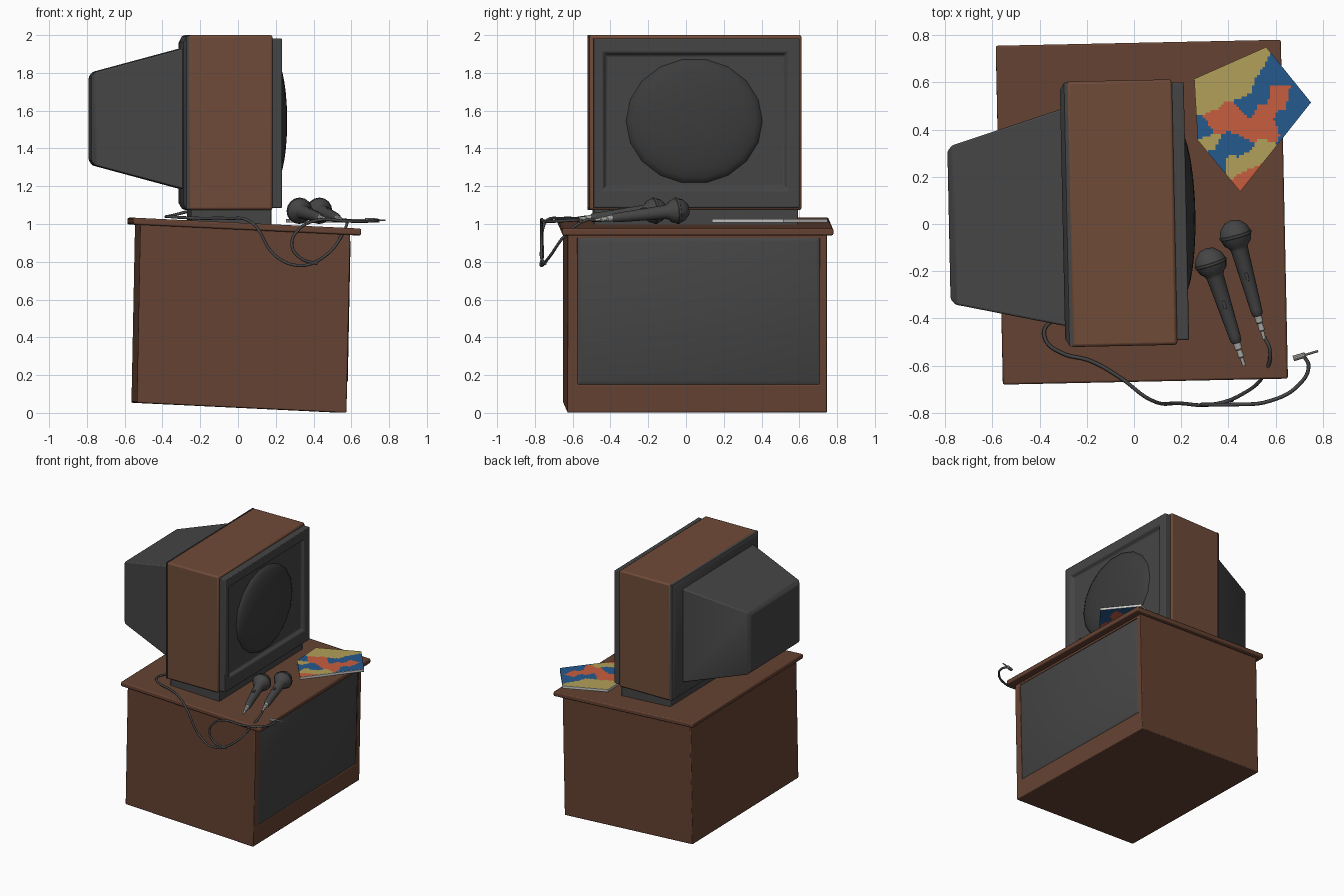
import bpy, bmesh, math
from mathutils import Vector, Matrix

cube = bpy.data.objects.get("Cube")
if cube:
    bpy.data.objects.remove(cube)


def material(name, r, g, b):
    m = bpy.data.materials.new(name)
    m.use_nodes = True
    m.diffuse_color = (r, g, b, 1)
    m.node_tree.nodes["Principled BSDF"].inputs["Base Color"].default_value = (r, g, b, 1)
    return m


brown = material("wood brown", .16, .07, .04)
dark_brown = material("cabinet brown", .13, .055, .032)
charcoal = material("charcoal plastic", .06, .06, .06)
glass = material("screen grey", .045, .045, .045)
metal = material("light metal", .4, .4, .38)
paper = material("paper white", .6, .6, .58)
yellow = material("cover yellow", .45, .35, .1)
blue = material("cover blue", .018, .1, .27)
red = material("cover red", .58, .11, .05)

# Both big pieces are turned slightly on the floor
pivot = Vector((.03, .05, 0))
TURN = Matrix.Translation(pivot) @ Matrix.Rotation(math.radians(1.2), 4, 'Z') @ Matrix.Translation(-pivot)


def finish(name, bm, mats, bevel=0, smooth=True):
    bmesh.ops.recalc_face_normals(bm, faces=bm.faces)
    me = bpy.data.meshes.new(name)
    bm.to_mesh(me)
    bm.free()
    ob = bpy.data.objects.new(name, me)
    bpy.context.collection.objects.link(ob)
    for m in mats:
        me.materials.append(m)
    if bevel:
        mod = ob.modifiers.new("Bevel", 'BEVEL')
        mod.width, mod.segments, mod.limit_method = bevel, 2, 'ANGLE'
    if smooth:
        bpy.ops.object.select_all(action='DESELECT')
        ob.select_set(True)
        bpy.context.view_layer.objects.active = ob
        bpy.ops.object.shade_smooth_by_angle(angle=math.radians(35))
    return ob


def loft(name, sections, mat, bevel=0, lean=False):
    """Join rectangles (x, y0, y1, z0, z1) along x and cap both ends."""
    bm = bmesh.new()
    rings = []
    for x, y0, y1, z0, z1 in sections:
        ring = []
        for y, z in ((y0, z0), (y1, z0), (y1, z1), (y0, z1)):
            v = Vector((x, y, z))
            if lean:
                v = Vector((x + .02 * z, y, z - .048 * (x - .57)))
            ring.append(bm.verts.new(TURN @ v))
        rings.append(ring)
    for a, b in zip(rings, rings[1:]):
        for i in range(4):
            j = (i + 1) % 4
            bm.faces.new((a[i], a[j], b[j], b[i]))
    bm.faces.new(rings[0])
    bm.faces.new(rings[-1])
    return finish(name, bm, [mat], bevel)


# Cabinet, leaning slightly forward
body, opening = (-.64, .735, 0, .95), (-.585, .695, .15, .925)
loft("cabinet_body", [(-.55, *body), (.56, *body), (.56, *opening), (.535, *opening)],
     dark_brown, .006, True)
loft("cabinet_front_panel", [(.53, *opening), (.555, *opening), (.565, -.565, .675, .17, .905)],
     charcoal, 0, True)
loft("cabinet_top", [(-.59, -.668, .768, .942, .978), (.618, -.668, .768, .942, .978)],
     dark_brown, .008, True)

# Television
shell = (-.515, .61, 1.075, 2)
loft("television_shell", [(-.275, *shell), (.172, *shell)], brown, .012)
loft("television_back_rim", [(-.27, *shell), (-.285, -.51, .605, 1.08, 1.995),
                             (-.303, -.48, .575, 1.11, 1.96)], charcoal)
loft("television_rear_housing", [(-.28, -.43, .5, 1.18, 1.935), (-.765, -.325, .35, 1.31, 1.805),
                                 (-.785, -.3, .325, 1.335, 1.78)], charcoal, .008)
edge, hole = (-.495, .597, 1.085, 1.982), (-.445, .535, 1.18, 1.91)
loft("television_bezel", [(.165, *edge), (.222, *edge), (.222, *hole),
                          (.197, -.425, .515, 1.2, 1.89)], charcoal, .006)
loft("television_base", [(-.26, -.49, .59, 1, 1.09), (.165, -.49, .59, .99, 1.09)], charcoal, .006)

bm = bmesh.new()
bmesh.ops.create_uvsphere(bm, u_segments=18, v_segments=14, radius=1)
bmesh.ops.transform(bm, verts=bm.verts, matrix=TURN @ Matrix.Translation((.19, .04, 1.545))
                    @ Matrix.Diagonal((.07, .365, .335, 1)) @ Matrix.Rotation(math.pi / 2, 4, 'Y'))
bmesh.ops.bisect_plane(bm, geom=bm.verts[:] + bm.edges[:] + bm.faces[:], plane_co=(.18, 0, 0),
                       plane_no=(1, 0, 0), clear_inner=True)
finish("television_screen", bm, [glass])


# Microphones: turned profiles of (distance along axis, radius)
GRIP = [(-.066, 0), (-.058, .033), (-.033, .058), (-.006, .067), (-.004, .07), (.006, .07), (.008, .067),
        (.035, .058), (.05, .042), (.065, .037), (.33, .025), (.35, .023), (.36, .015)]
PLUG = [(.355, 0), (.355, .016), (.385, .016), (.39, .011), (.42, .013), (.425, .008), (.46, .007), (.46, 0)]


def lathe(name, profile, head, tail, mat, sides=16):
    axis = Vector(tail) - Vector(head)
    place = Matrix.Translation(head) @ axis.to_track_quat('Z', 'Y').to_matrix().to_4x4()
    bm = bmesh.new()
    vs = [bm.verts.new((r, 0, d)) for d, r in profile]
    es = [bm.edges.new(p) for p in zip(vs, vs[1:])]
    bmesh.ops.spin(bm, geom=vs + es, axis=(0, 0, 1), cent=(0, 0, 0), steps=sides, angle=2 * math.pi)
    bmesh.ops.remove_doubles(bm, verts=bm.verts, dist=.0005)
    bmesh.ops.transform(bm, verts=bm.verts, matrix=place)
    return finish(name, bm, [mat])


for side, head, tail in (("right", (.325, -.165, 1.07), (.47, -.61, 1.02)),
                         ("left", (.43, -.047, 1.07), (.553, -.49, 1.02))):
    lathe(side + "_microphone", GRIP, head, tail, charcoal)
    lathe(side + "_microphone_plug", PLUG, head, tail, metal)
    # Thumb switch on the grip
    spot = Vector(head).lerp(Vector(tail), .4) + Vector((0, 0, .03))
    way = Vector(tail) - Vector(head)
    bm = bmesh.new()
    bmesh.ops.create_cube(bm, size=1, matrix=Matrix.Translation(spot)
                          @ way.to_track_quat('Z', 'Y').to_matrix().to_4x4()
                          @ Matrix.Diagonal((.014, .014, .035, 1)))
    finish(side + "_microphone_switch", bm, [charcoal], .003)


# Cables
def cable(name, points, radius=.008):
    cu = bpy.data.curves.new(name, 'CURVE')
    cu.dimensions, cu.bevel_depth, cu.bevel_resolution, cu.resolution_u = '3D', radius, 2, 6
    cu.use_fill_caps = True
    sp = cu.splines.new('BEZIER')
    sp.bezier_points.add(len(points) - 1)
    for p, co in zip(sp.bezier_points, points):
        p.co = co
        p.handle_left_type = p.handle_right_type = 'AUTO'
    cu.materials.append(charcoal)
    bpy.context.collection.objects.link(bpy.data.objects.new(name, cu))


cable("television_cable", [(-.27, -.4, 1.065), (-.37, -.43, 1.04), (-.375, -.49, 1.04), (-.31, -.545, 1.035),
                           (-.185, -.58, 1.03), (-.06, -.65, 1.03), (.07, -.745, 1.01), (.2, -.76, .83),
                           (.33, -.765, .78), (.46, -.72, .83), (.555, -.63, .95), (.575, -.53, 1.02),
                           (.553, -.48, 1.02)])
cable("loose_cable", [(.72, -.56, 1.02), (.74, -.6, 1.02), (.7, -.68, 1.015), (.575, -.75, 1.015),
                      (.42, -.765, 1.02), (.32, -.765, .97), (.285, -.765, .89), (.33, -.765, .82),
                      (.42, -.745, .79)])
lathe("loose_cable_plug", [(0, 0), (0, .012), (.05, .012), (.055, .005), (.11, .005), (.11, 0)],
      (.675, -.57, 1.02), (.79, -.535, 1.02), metal, 10)

# Magazine: paper block with patchy painted covers
outline = [(.255, .615), (.27, .355), (.45, .137), (.75, .515), (.56, .75)]
bm = bmesh.new()
face = bm.faces.new([bm.verts.new((x, y, 1.008)) for x, y in outline])
top = bmesh.ops.extrude_face_region(bm, geom=[face])["geom"]
bmesh.ops.translate(bm, verts=[g for g in top if isinstance(g, bmesh.types.BMVert)], vec=(0, 0, .018))
finish("magazine_pages", bm, [paper], smooth=False)

patches = [  # patch centres for yellow, blue and red
    [(.3, .53), (.4, .6), (.5, .7), (.45, .58), (.33, .35), (.55, .31), (.49, .27), (.42, .24)],
    [(.6, .64), (.55, .55), (.48, .5), (.7, .52), (.63, .42), (.66, .36), (.33, .27), (.36, .25),
     (.46, .33), (.38, .33), (.31, .4)],
    [(.34, .42), (.43, .45), (.6, .54), (.55, .46), (.49, .39), (.58, .4), (.46, .18), (.52, .21)]]


def cover(name, z):
    bm = bmesh.new()
    bmesh.ops.create_grid(bm, x_segments=50, y_segments=60, size=.5,
                          matrix=Matrix.Translation((.5, .45, z)) @ Matrix.Diagonal((.55, .68, 1, 1)))
    for a, b in zip(outline, outline[1:] + outline[:1]):
        bmesh.ops.bisect_plane(bm, geom=bm.verts[:] + bm.edges[:] + bm.faces[:], plane_co=(*a, z),
                               plane_no=(b[1] - a[1], a[0] - b[0], 0), clear_outer=True)
    for f in bm.faces:
        c = f.calc_center_median().xy
        gap = [min((c - Vector(p)).length for p in group) for group in patches]
        f.material_index = gap.index(min(gap))
    finish(name, bm, [yellow, blue, red], smooth=False)


cover("magazine_front_cover", 1.028)
cover("magazine_back_cover", 1.006)
